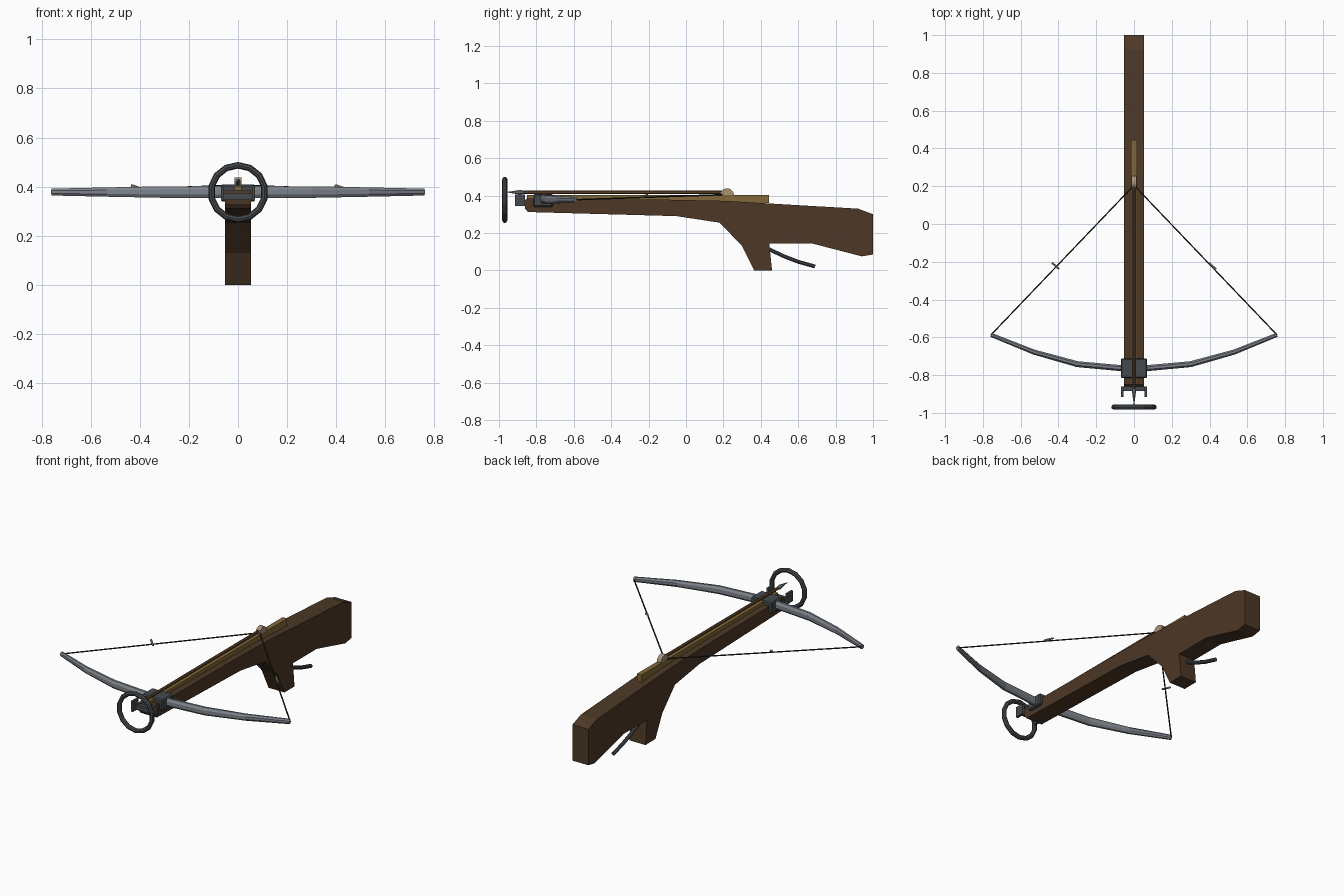
import bpy, bmesh, math
from mathutils import Vector, Matrix

if "Cube" in bpy.data.objects:
    bpy.data.objects.remove(bpy.data.objects["Cube"])


def mat(name, r, g, b):
    m = bpy.data.materials.new(name)
    m.diffuse_color = (r, g, b, 1)
    m.use_nodes = True
    m.node_tree.nodes["Principled BSDF"].inputs["Base Color"].default_value = m.diffuse_color
    return m


WOOD = mat("dark walnut", 0.075, 0.04, 0.02)
IRON = mat("dark iron", 0.06, 0.068, 0.074)
STEEL = mat("steel", 0.21, 0.23, 0.26)
BRASS = mat("aged brass", 0.23, 0.14, 0.04)
BONE = mat("bone", 0.40, 0.29, 0.19)
CORD = mat("dark cord", 0.02, 0.018, 0.014)
SHAFT = mat("bolt wood", 0.15, 0.075, 0.03)


def finish(name, bm, material):
    bmesh.ops.recalc_face_normals(bm, faces=bm.faces)
    me = bpy.data.meshes.new(name)
    bm.to_mesh(me)
    bm.free()
    me.materials.append(material)
    ob = bpy.data.objects.new(name, me)
    bpy.context.collection.objects.link(ob)
    return ob


def box(name, x, y, z, material, bevel=0):
    """Box from (min, max) ranges."""
    bm = bmesh.new()
    size = [r[1] - r[0] for r in (x, y, z)]
    mid = [(r[0] + r[1]) / 2 for r in (x, y, z)]
    bmesh.ops.create_cube(bm, size=1, matrix=Matrix.Translation(mid) @ Matrix.Diagonal((*size, 1)))
    if bevel:
        bmesh.ops.bevel(bm, geom=bm.edges[:], offset=bevel, segments=1, affect='EDGES')
    return finish(name, bm, material)


def tube(name, points, radii, material, sides=8, up=(0, 0, 1)):
    """Loft of elliptical rings; radii = (sideways, upwards) per point."""
    bm = bmesh.new()
    pts = [Vector(p) for p in points]
    rings = []
    for i, p in enumerate(pts):
        d = (pts[min(i + 1, len(pts) - 1)] - pts[max(i - 1, 0)]).normalized()
        side = d.cross(Vector(up)).normalized()
        top = side.cross(d)
        ring = []
        for k in range(sides):
            a = 2 * math.pi * (k + 0.5) / sides
            ring.append(bm.verts.new(p + side * math.cos(a) * radii[i][0] + top * math.sin(a) * radii[i][1]))
        rings.append(ring)
    for a, b in zip(rings, rings[1:]):
        for k in range(sides):
            n = (k + 1) % sides
            bm.faces.new((a[k], a[n], b[n], b[k]))
    bm.faces.new(rings[0])
    bm.faces.new(rings[-1])
    return finish(name, bm, material)


# stock: side profile (y, z) extruded across x
profile = [(-0.865, 0.37), (-0.86, 0.33), (-0.845, 0.312), (-0.05, 0.29), (0.18, 0.255),
           (0.30, 0.13), (0.365, 0), (0.46, 0), (0.445, 0.145), (0.67, 0.145),
           (0.94, 0.075), (1.0, 0.085), (1.0, 0.30), (0.92, 0.33), (0.2, 0.372), (-0.1, 0.378),
           (-0.85, 0.385)]
bm = bmesh.new()
face = bm.faces.new([bm.verts.new((-0.053, y, z)) for y, z in profile])
ext = bmesh.ops.extrude_face_region(bm, geom=[face])
bmesh.ops.translate(bm, vec=(0.106, 0, 0), verts=[v for v in ext['geom'] if isinstance(v, bmesh.types.BMVert)])
finish("stock", bm, WOOD)

# brass bolt rail on top of the stock
box("bolt_rail", (-0.015, 0.015), (-0.85, 0.445), (0.36, 0.403), BRASS)

# bow limbs: one continuous tapered steel bar
half = [(0.07, -0.763, 0.024), (0.30, -0.742, 0.0235), (0.53, -0.678, 0.019), (0.757, -0.587, 0.014)]
line = [(-x, y, h) for x, y, h in reversed(half)] + half
tube("bow", [(x, y, 0.378) for x, y, h in line], [(0.004 + h * 0.55, h * 1.08) for x, y, h in line], STEEL)

# clamp holding the bow and the front lugs
box("bow_clamp", (-0.07, 0.07), (-0.815, -0.712), (0.34, 0.408), IRON, 0.006)
box("lug_bar", (-0.068, 0.068), (-0.885, -0.86), (0.345, 0.375), IRON)
for s, n in ((-1, "left"), (1, "right")):
    box(n + "_lug", tuple(sorted((s * 0.056, s * 0.07))), (-0.915, -0.86), (0.343, 0.405), IRON)

# stirrup ring: faceted torus in the xz plane
bm = bmesh.new()
N, M = 14, 8
grid = []
for i in range(N):
    a = 2 * math.pi * i / N
    grid.append([])
    for j in range(M):
        b = 2 * math.pi * j / M
        r = 0.11 + 0.0135 * math.cos(b)
        grid[i].append(bm.verts.new((r * math.sin(a), -0.969 + 0.0135 * math.sin(b), 0.377 + r * math.cos(a))))
for i in range(N):
    for j in range(M):
        p, q = grid[i], grid[(i + 1) % N]
        bm.faces.new((p[j], q[j], q[(j + 1) % M], p[(j + 1) % M]))
finish("stirrup", bm, IRON)

# nut that holds the string
tube("nut", [(-0.014, 0.22, 0.403), (0.014, 0.22, 0.403)], [(0.036, 0.036)] * 2, BONE, 16)

# string halves and small string knots
for s, n in ((-1, "left"), (1, "right")):
    tube(n + "_string", [(s * 0.757, -0.587, 0.378), (0, 0.205, 0.405)], [(0.004, 0.004)] * 2, CORD, 6)
    c = Vector((s * 0.415, -0.222, 0.398))
    d = Vector((0.018, -0.016, -0.006))
    tube(n + "_knot", [c - d, c + d], [(0.006, 0.006)] * 2, BONE, 6)

# bolt: shaft and pointed head
tube("bolt_shaft", [(0, -0.88, 0.418), (0, 0.205, 0.418)], [(0.009, 0.009)] * 2, SHAFT, 8)
tube("bolt_head", [(0, -0.87, 0.418), (0, -0.885, 0.418), (0, -0.96, 0.418)],
     [(0.009, 0.009), (0.012, 0.014), (0.001, 0.001)], STEEL, 8)

# trigger lever
tube("trigger", [(0, 0.43, 0.12), (0, 0.52, 0.077), (0, 0.60, 0.046), (0, 0.69, 0.021)],
     [(0.011, 0.011)] * 4, IRON, 8)
